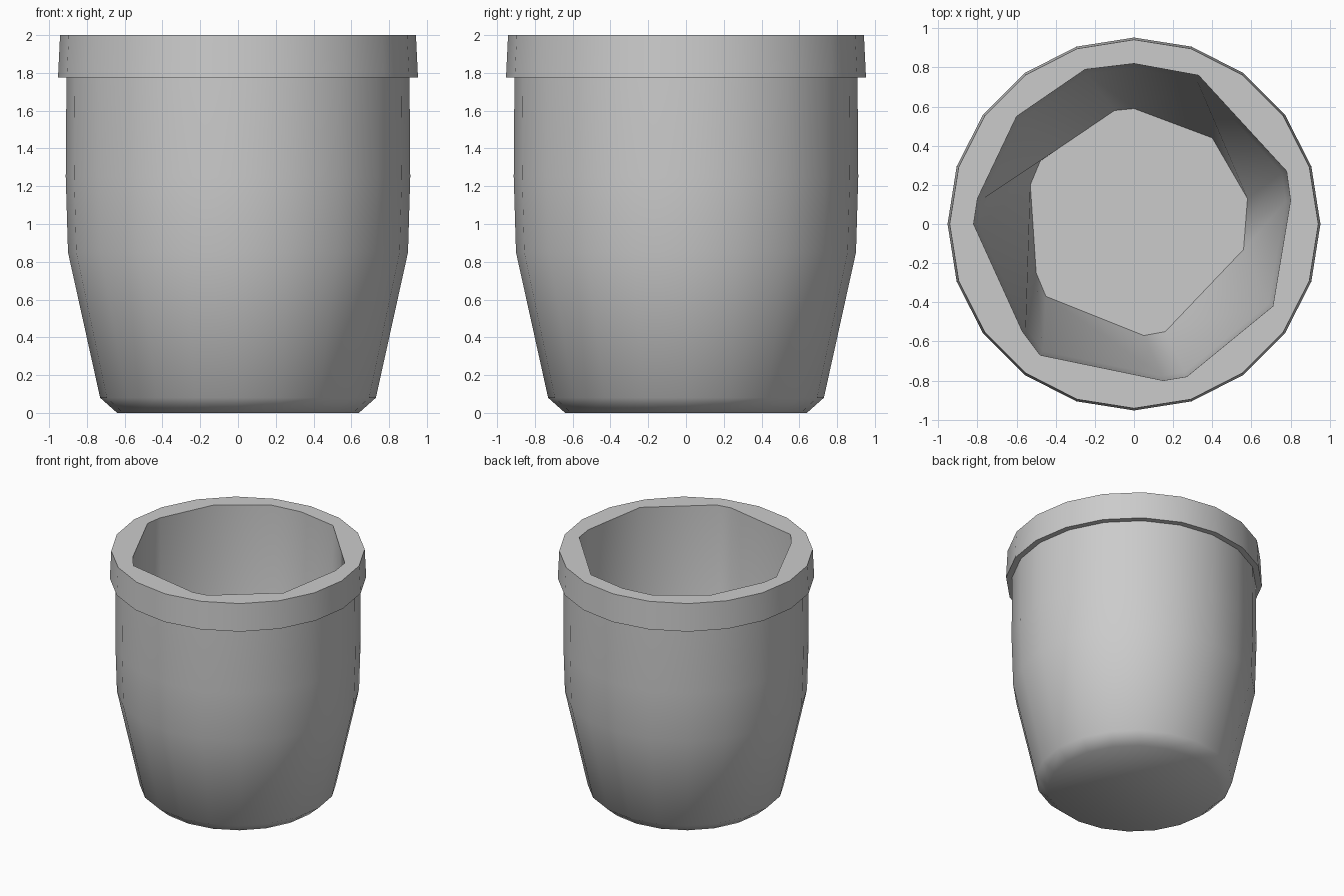
import bpy, bmesh
from math import cos, sin, pi

if "Cube" in bpy.data.objects:
    bpy.data.objects.remove(bpy.data.objects["Cube"])

SIDES = 20
bm = bmesh.new()


def circle(r, z):
    return [bm.verts.new((r * cos(2 * pi * i / SIDES), r * sin(2 * pi * i / SIDES), z))
            for i in range(SIDES)]


def outline(points, z, scale=1.0):
    return [bm.verts.new((x * scale, y * scale, z)) for x, y in points]


def skin(rings):
    for a, b in zip(rings, rings[1:]):
        n = len(a)
        for i in range(n):
            j = (i + 1) % n
            bm.faces.new((a[i], a[j], b[j], b[i]))


def loop_edges(ring):
    return [bm.edges.get((ring[i - 1], ring[i])) for i in range(len(ring))]


# outer wall and collar rim
profile = [(0.64, 0.0), (0.73, 0.08), (0.90, 0.85), (0.912, 1.25),
           (0.908, 1.775), (0.953, 1.775), (0.942, 2.0)]
outer = [circle(r, z) for r, z in profile]
skin(outer)
bm.faces.new(outer[0][::-1])

# coarse, irregular hollow (counter-clockwise outlines)
mouth = [(0.80, 0.12), (0.78, 0.27), (0.33, 0.76), (0.0, 0.82), (-0.25, 0.79),
         (-0.60, 0.55), (-0.80, 0.13), (-0.82, 0.0), (-0.57, -0.55),
         (-0.48, -0.67), (0.15, -0.80), (0.27, -0.78), (0.71, -0.42)]
floor = [(0.57, 0.0), (0.58, 0.13), (0.40, 0.44), (0.0, 0.59), (-0.10, 0.58),
         (-0.41, 0.37), (-0.48, 0.32), (-0.53, 0.20), (-0.50, -0.25),
         (-0.45, -0.37), (0.05, -0.57), (0.16, -0.55), (0.56, -0.13)]
inner = [outline(mouth, 2.0), outline(mouth, 0.90, 0.97), outline(floor, 0.10)]
skin([r[::-1] for r in inner])
bm.faces.new(inner[-1])

# flat top of the rim
bmesh.ops.triangle_fill(bm, use_beauty=True,
                        edges=loop_edges(outer[-1]) + loop_edges(inner[0]))
bmesh.ops.recalc_face_normals(bm, faces=bm.faces)

mesh = bpy.data.meshes.new("flower_pot")
bm.to_mesh(mesh)
bm.free()
pot = bpy.data.objects.new("flower_pot", mesh)
bpy.context.collection.objects.link(pot)
bpy.context.view_layer.objects.active = pot
pot.select_set(True)
bpy.ops.object.shade_smooth_by_angle(angle=0.75)
